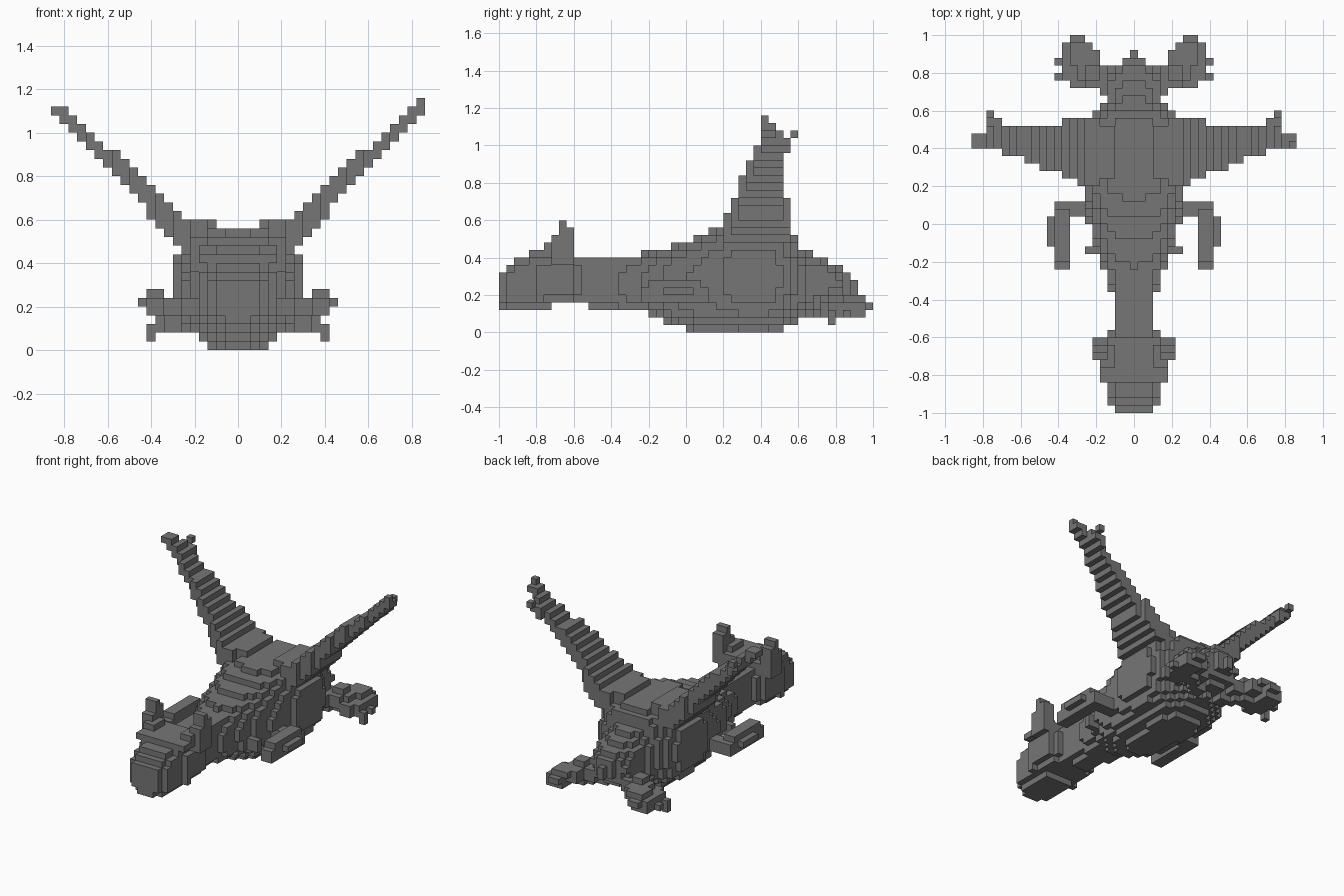
import bpy
import bmesh
from mathutils import Vector

old = bpy.data.objects.get("Cube")
if old:
    bpy.data.objects.remove(old, do_unlink=True)

S = 0.04  # block size
filled = {}  # block index -> part name


def centre(c):
    return Vector((c[0] * S, (c[1] + 0.5) * S, (c[2] + 0.5) * S))


def fill(part, inside, side=1):
    """Claim every free block whose centre passes the test; side mirrors x."""
    for i in range(-22, 23):
        for j in range(-25, 25):
            for k in range(0, 29):
                c = (i, j, k)
                if c in filled:
                    continue
                p = centre(c)
                p.x *= side
                if inside(p):
                    filled[c] = part


def lerp_table(rows, t):
    """Interpolate the values of a station table at t."""
    if t < rows[0][0] or t > rows[-1][0]:
        return None
    for a, b in zip(rows, rows[1:]):
        if t <= b[0]:
            f = (t - a[0]) / (b[0] - a[0])
            return [u + (v - u) * f for u, v in zip(a[1:], b[1:])]


def loft(rows, top_power, low_power):
    """Rounded sections along y; rows hold y, low, high, half width."""
    def inside(p):
        row = lerp_table(rows, p.y)
        if not row:
            return False
        low, high, half = row
        h = (high - low) / 2
        dz = (p.z - (low + high) / 2) / h
        n = top_power if dz > 0 else low_power
        return abs(p.x / half) ** n + abs(dz) ** n <= 1
    return inside


def box(x0, x1, y0, y1, z0, z1):
    return lambda p: x0 < p.x < x1 and y0 < p.y < y1 and z0 < p.z < z1


def capsule(a, b, r0, r1):
    a, b = Vector(a), Vector(b)

    def inside(p):
        f = max(0, min(1, (p - a).dot(b - a) / (b - a).length_squared))
        return (p - a.lerp(b, f)).length <= r0 + (r1 - r0) * f
    return inside


# Head, neck, trunk and tail as lofted sections
head = [(-1, .12, .31, .095), (-.94, .12, .365, .13), (-.88, .12, .41, .15),
        (-.81, .12, .43, .155), (-.78, .12, .43, .18), (-.7, .14, .43, .19),
        (-.6, .15, .42, .18)]
neck = [(-.6, .15, .41, .15), (-.54, .14, .41, .115), (-.36, .12, .41, .115),
        (-.24, .12, .41, .155)]
trunk = [(-.24, .12, .41, .155), (-.16, .08, .45, .19), (-.04, .03, .47, .23),
         (.06, 0, .52, .25), (.2, 0, .56, .28), (.28, 0, .57, .31),
         (.43, 0, .57, .31), (.5, 0, .57, .285), (.56, .03, .54, .24),
         (.6, .05, .5, .19)]
tail = [(.6, .07, .45, .185), (.66, .09, .43, .155), (.76, .11, .39, .14),
        (.83, .15, .35, .12), (.86, .18, .32, .07), (.92, .23, .28, .025)]
fill("head", loft(head, 2.7, 2.7))
fill("neck", loft(neck, 3, 3))
fill("trunk", loft(trunk, 2.7, 2.1))
fill("tail", loft(tail, 2.3, 2.3))

# Wing outline: x, front edge, back edge, lower edge, upper edge
wing_rows = [(.1, .24, .5, .5, .6), (.22, .2, .56, .46, .61),
             (.3, .22, .56, .5, .65), (.38, .26, .535, .59, .74),
             (.5, .3, .52, .74, .86), (.62, .35, .52, .85, .95),
             (.74, .39, .56, .96, 1.06), (.82, .4, .48, 1.05, 1.12),
             (.86, .41, .47, 1.08, 1.13)]


def wing(p):
    row = lerp_table(wing_rows, p.x)
    return bool(row) and row[0] < p.y < row[1] and row[2] < p.z < row[3]


def foot(p):
    """Flat fan that spreads outward and back."""
    inner = max(.1, p.y - .7)
    outer = min(.38, .34 + max(0, p.y - .74))
    low = .08 if p.x > .24 else .12
    return .72 < p.y < .96 and inner < p.x < outer and low < p.z < low + .08


for side, name in ((1, "left_"), (-1, "right_")):
    # Wing with a small claw on the trailing edge
    fill(name + "wing", wing, side)
    fill(name + "wing", box(.74, .78, .56, .6, 1.04, 1.08), side)
    fill(name + "wing", box(.74, .78, .48, .56, 1, 1.04), side)

    # Horn rising from the back of the head
    fill(name + "horn", box(.06, .18, -.84, -.6, .4, .44), side)
    fill(name + "horn", box(.1, .18, -.76, -.64, .44, .48), side)
    fill(name + "horn", box(.14, .22, -.72, -.6, .36, .52), side)
    fill(name + "horn", box(.14, .22, -.68, -.6, .52, .56), side)
    fill(name + "horn", box(.14, .22, -.68, -.64, .56, .6), side)

    # Bent foreleg
    fill(name + "foreleg", box(.22, .42, .04, .12, .16, .24), side)
    fill(name + "foreleg", box(.34, .42, -.2, .08, .16, .28), side)
    fill(name + "foreleg", box(.34, .42, -.24, -.2, .16, .24), side)
    fill(name + "foreleg", box(.42, .46, -.12, .04, .2, .24), side)
    fill(name + "foreleg", box(.18, .26, -.16, -.12, .16, .24), side)

    # Hind leg spreading back into a clawed foot
    fill(name + "hind_leg", capsule((.1, .72, .15), (.23, .8, .16), .06, .07), side)
    fill(name + "hind_leg", foot, side)
    for claw in (box(.26, .34, .96, 1, .12, .16), box(.22, .34, .84, .96, .16, .2),
                 box(.38, .42, .84, .88, .08, .12), box(.38, .42, .76, .8, .04, .12)):
        fill(name + "hind_leg", claw, side)

# Raised tip on one wing
fill("left_wing", box(.82, .86, .4, .44, 1.12, 1.16))

# One plain grey for the whole creature
grey = bpy.data.materials.new("stone_grey")
grey.use_nodes = True
grey.diffuse_color = (.18, .18, .18, 1)
grey.node_tree.nodes["Principled BSDF"].inputs["Base Color"].default_value = (.18, .18, .18, 1)


def build(part):
    """Make the outward block faces of one part."""
    bm = bmesh.new()
    for c in [c for c, owner in filled.items() if owner == part]:
        for axis in range(3):
            for sign in (-1, 1):
                near = list(c)
                near[axis] += sign
                if tuple(near) in filled:
                    continue
                n, u, v = Vector(), Vector(), Vector()
                n[axis] = sign * S / 2
                u[(axis + 1) % 3] = sign * S / 2
                v[(axis + 2) % 3] = S / 2
                o = centre(c) + n
                bm.faces.new([bm.verts.new(q) for q in
                              (o - u - v, o + u - v, o + u + v, o - u + v)])
    bmesh.ops.remove_doubles(bm, verts=bm.verts, dist=S / 100)
    mesh = bpy.data.meshes.new(part)
    bm.to_mesh(mesh)
    bm.free()
    mesh.materials.append(grey)
    bpy.context.collection.objects.link(bpy.data.objects.new(part, mesh))


for part in sorted(set(filled.values())):
    build(part)
